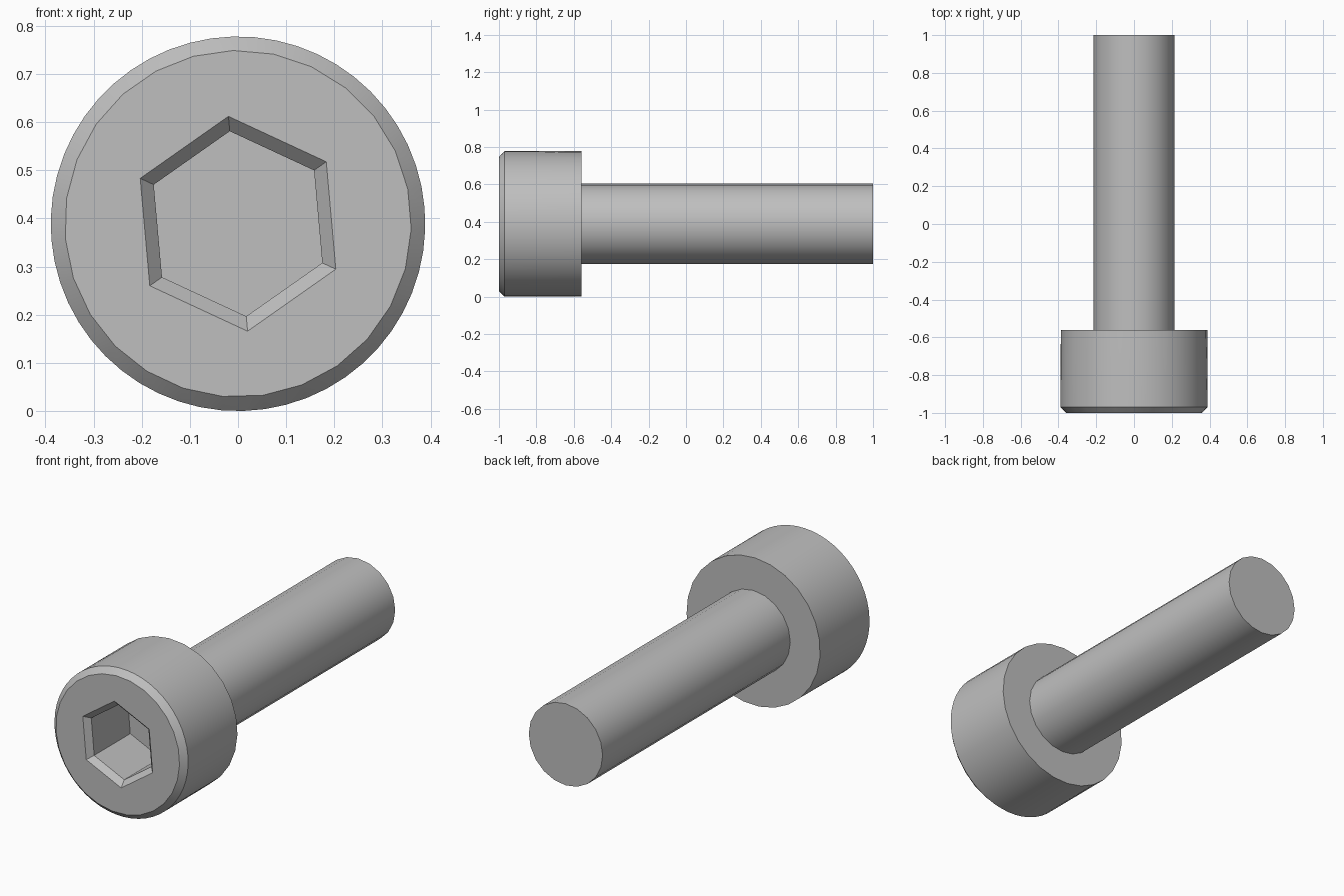
import bpy, bmesh, math

cube = bpy.data.objects.get("Cube")
if cube:
    bpy.data.objects.remove(cube)

CENTRE_Z = 0.389
SIDES = 27
HEAD_PHASE = 91.6
HEX_PHASE = 95.1

steel = bpy.data.materials.new("grey steel")
steel.use_nodes = True
colour = (0.52, 0.52, 0.52, 1)
steel.diffuse_color = colour
steel.node_tree.nodes["Principled BSDF"].inputs["Base Color"].default_value = colour


def ring(bm, count, radius, y, phase):
    """Closed ring of vertices around the bolt's long axis."""
    angles = [math.radians(phase) - math.tau * i / count for i in range(count)]
    return [bm.verts.new((radius * math.cos(a), y, CENTRE_Z + radius * math.sin(a)))
            for a in angles]


def bridge(bm, a, b):
    """Join two rings; b may have as many vertices as a, or twice as many."""
    n = len(a)
    for i in range(n):
        j = (i + 1) % n
        if len(b) == n:
            bm.faces.new((a[i], a[j], b[j], b[i]))
        else:
            mid = b[2 * i + 1]
            bm.faces.new((a[i], mid, b[2 * i]))
            bm.faces.new((a[i], a[j], mid))
            bm.faces.new((a[j], b[2 * j], mid))


def loop_edges(bm, verts):
    edges = []
    for i, v in enumerate(verts):
        pair = (verts[i - 1], v)
        edges.append(bm.edges.get(pair) or bm.edges.new(pair))
    return edges


def finish(bm, name):
    bmesh.ops.recalc_face_normals(bm, faces=bm.faces)
    mesh = bpy.data.meshes.new(name)
    bm.to_mesh(mesh)
    bm.free()
    mesh.materials.append(steel)
    obj = bpy.data.objects.new(name, mesh)
    bpy.context.collection.objects.link(obj)
    bpy.ops.object.select_all(action='DESELECT')
    obj.select_set(True)
    bpy.context.view_layer.objects.active = obj
    bpy.ops.object.shade_smooth_by_angle(angle=math.radians(30))


# Head: chamfered drum with a hexagonal socket
bm = bmesh.new()
rim = ring(bm, SIDES, 0.36, -1.0, HEAD_PHASE)
shoulder = ring(bm, SIDES * 2, 0.389, -0.97, HEAD_PHASE)
back = ring(bm, SIDES, 0.389, -0.56, HEAD_PHASE)
mouth = ring(bm, 6, 0.224, -1.0, HEX_PHASE)
throat = ring(bm, 6, 0.193, -0.97, HEX_PHASE)
floor = ring(bm, 6, 0.193, -0.67, HEX_PHASE)
bridge(bm, rim, shoulder)
bridge(bm, back, shoulder)
bridge(bm, mouth, throat)
bridge(bm, throat, floor)
bm.faces.new(floor)
bm.faces.new(back)
bmesh.ops.triangle_fill(bm, use_beauty=True,
                        edges=loop_edges(bm, rim) + loop_edges(bm, mouth))
finish(bm, "bolt_head")

# Shank: plain cylinder set slightly into the head
bm = bmesh.new()
start = ring(bm, 20, 0.215, -0.57, 90)
end = ring(bm, 20, 0.215, 1.0, 90)
bridge(bm, start, end)
bm.faces.new(start)
bm.faces.new(end)
finish(bm, "bolt_shank")
